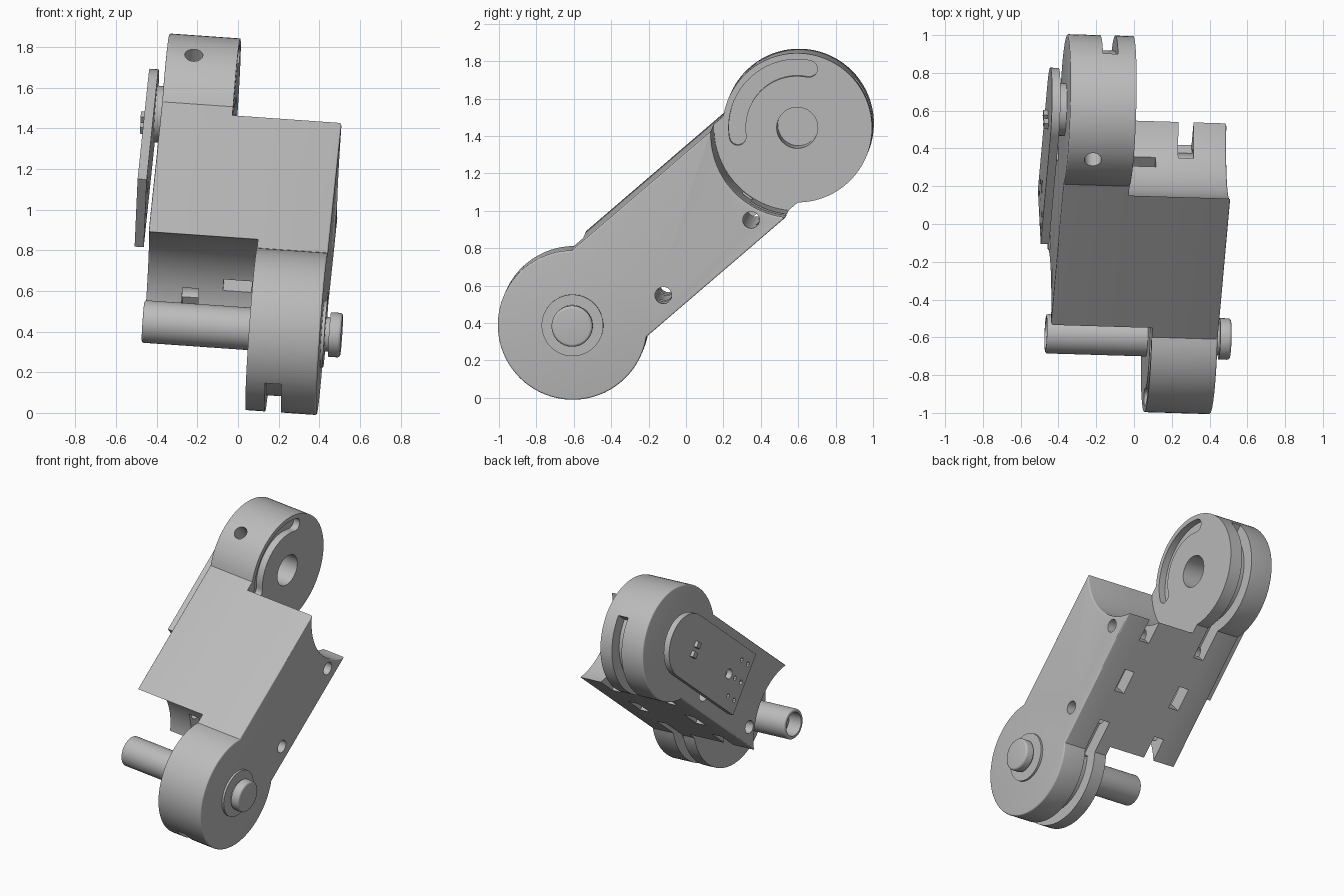
import bpy, bmesh, math
from math import sin, cos, asin, radians
from mathutils import Matrix, Vector

if "Cube" in bpy.data.objects:
    bpy.data.objects.remove(bpy.data.objects["Cube"])

# Local frame: x along the hinge pins, y along the arm, z out of its top face
A = Vector((1, -0.03, -0.07)).normalized()
L = Vector((0, 0.757, 0.653))
L = (L - A * L.dot(A)).normalized()
FRAME = Matrix((A, L, A.cross(L))).transposed().to_4x4()
FRAME.translation = Vector((0, 0, 0.93)) + A * 0.025

H = 0.783        # hub distance from the middle
R = 0.4          # hub radius
CUT = 0.445      # radius of the clearance scoop
W = 0.305        # half height of the arm
OUT, INN = 0.445, 0.095   # outer and inner faces of the hubs

mat = bpy.data.materials.new("plain grey")
mat.use_nodes = True
GREY = (0.5, 0.5, 0.5, 1)
mat.diffuse_color = GREY
mat.node_tree.nodes["Principled BSDF"].inputs["Base Color"].default_value = GREY


def finish(name, bm):
    bmesh.ops.recalc_face_normals(bm, faces=bm.faces)
    me = bpy.data.meshes.new(name)
    bm.to_mesh(me)
    bm.free()
    me.materials.append(mat)
    ob = bpy.data.objects.new(name, me)
    bpy.context.collection.objects.link(ob)
    ob.matrix_world = FRAME
    return ob


def arc(cy, r, a0, a1, n=32, cz=0):
    steps = [radians(a0 + (a1 - a0) * i / n) for i in range(n + 1)]
    return [(cy + r * cos(t), cz + r * sin(t)) for t in steps]


def prism(name, pts, x0, x1, round_x=None, width=0.04):
    """Extrude a (y, z) outline along x; round the rim at round_x."""
    bm = bmesh.new()
    f = bm.faces.new([bm.verts.new((x0, y, z)) for y, z in pts])
    new = bmesh.ops.extrude_face_region(bm, geom=[f])["geom"]
    bmesh.ops.translate(bm, vec=(x1 - x0, 0, 0),
                        verts=[v for v in new if isinstance(v, bmesh.types.BMVert)])
    if round_x is not None:
        rim = [e for e in bm.edges if all(abs(v.co.x - round_x) < 1e-5 for v in e.verts)]
        bmesh.ops.bevel(bm, geom=rim, offset=width, segments=4, profile=0.5,
                        affect='EDGES', clamp_overlap=True)
    return finish(name, bm)


def disc(name, r, x0, x1, y=0, z=0, n=40, **kw):
    return prism(name, arc(y, r, 0, 360 - 360 / n, n - 1, z), x0, x1, **kw)


def box(name, x0, x1, y0, y1, z0, z1):
    y0, y1 = sorted((y0, y1))
    return prism(name, [(y0, z0), (y1, z0), (y1, z1), (y0, z1)], x0, x1)


def flip(pts, s):
    return [(s * y, z) for y, z in pts]


def carve(parts, cutters):
    for ob in parts:
        bpy.context.view_layer.objects.active = ob
        for c in cutters:
            m = ob.modifiers.new("cut", 'BOOLEAN')
            m.operation, m.solver, m.object = 'DIFFERENCE', 'EXACT', c
            bpy.ops.object.modifier_apply(modifier=m.name)
    for c in cutters:
        bpy.data.objects.remove(c)


# Housing: two mirrored halves, each with one hub and one scoop, and a core
hub_a = math.degrees(asin(W / R))
cut_a = math.degrees(asin(W / CUT))
hub = arc(-H, R, hub_a, 360 - hub_a, 56)
scoop = arc(H, CUT, 180 + cut_a, 180 - cut_a)
lower = prism("lower_housing", hub + scoop, INN, OUT, OUT)
upper = prism("upper_housing", flip(hub + scoop, -1), -OUT, -INN, -OUT)
core = prism("core_housing", flip(scoop, -1)[::-1] + scoop[::1], -INN, INN)

# Cavity and pin holes cross all three housing parts
cuts = [box("cavity", -0.36, 0.36, -0.25, 0.25, -0.2, 0.2)]
for s in (-1, 1):
    cuts.append(disc("screw_hole", 0.045, -0.6, 0.6, s * 0.31, -0.195, 20))
    cuts.append(box("wire_window", -0.07, 0.07, s * 0.22, s * 0.5, -0.13, -0.07))
carve([lower, core, upper], cuts)

# Belt grooves, underside slots and curved stop slots in each half
for s, half in ((1, lower), (-1, upper)):
    gx = sorted((s * 0.19, s * 0.27))
    ring = arc(-H, 0.32, 180, 308) + arc(-H, 0.5, 308, 180)
    mid = 0.322
    t0, t1 = 32, 142
    e0, e1 = arc(-H, mid, t0, t1, 1)
    stop = (arc(-H, mid + 0.045, t0, t1) + arc(e1[0], 0.045, t1, t1 + 180, 10, e1[1])[1:-1]
            + arc(-H, mid - 0.045, t1, t0) + arc(e0[0], 0.045, t0 + 180, t0 + 360, 10, e0[1])[1:-1])
    depth = sorted((s * (INN - 0.05), s * (INN + 0.05)))
    carve([half], [
        prism("belt_groove", flip(ring, s), *gx),
        box("scoop_slot", *gx, s * 0.3, s * 0.6, -0.4, -0.13),
        box("hub_slot", *gx, s * -0.3, s * -0.58, -0.4, -0.21),
        box("middle_window", *gx, -0.08, 0.08, -0.4, -0.15),
        prism("stop_slot", flip(stop, s), *depth)])

# Upper hub: pin socket and set-screw hole
bm = bmesh.new()
bmesh.ops.create_cone(bm, cap_ends=True, segments=20, radius1=0.045, radius2=0.045,
                      depth=0.3, matrix=Matrix.Translation((-0.31, H, 0.36)))
carve([upper], [finish("set_screw_hole", bm),
                disc("socket", 0.11, -0.3, 0.0, H)])

# Hinge pin with hollow tip, washer and cap
pin = disc("hinge_pin", 0.105, -0.44, 0.2, -H, round_x=-0.44, width=0.012)
carve([pin], [disc("pin_bore", 0.082, -0.5, -0.34, -H)])
parts = [lower, core, upper, pin,
         disc("washer", 0.165, 0.44, 0.46, -H),
         disc("pin_neck", 0.085, 0.44, 0.49, -H),
         disc("pin_cap", 0.11, 0.48, 0.54, -H, round_x=0.54, width=0.015)]

# Circuit board beside the upper hub, with its sensor and contacts
PW = 0.22
board = prism("circuit_board", arc(H, PW, 90, -90) + [(0.03, -PW), (0.03, PW)], -0.53, -0.485)
holes = [disc("board_hole", 0.035, -0.6, -0.4, 0.24, 0, 20)]
for y in (0.08, 0.16):
    for z in (-0.13, 0, 0.13):
        holes.append(disc("board_hole", 0.016, -0.6, -0.4, y, z, 12))
carve([board], holes)
parts += [board, disc("sensor", 0.14, -0.49, -0.44, H)]
for z in (-0.035, 0.035):
    parts.append(box("contact", -0.555, -0.52, 0.69, 0.73, z - 0.02, z + 0.02))

# Smooth the round parts, keep the edges sharp
bpy.ops.object.select_all(action='DESELECT')
for ob in parts:
    ob.select_set(True)
bpy.context.view_layer.objects.active = lower
bpy.ops.object.shade_smooth_by_angle(angle=radians(30))
